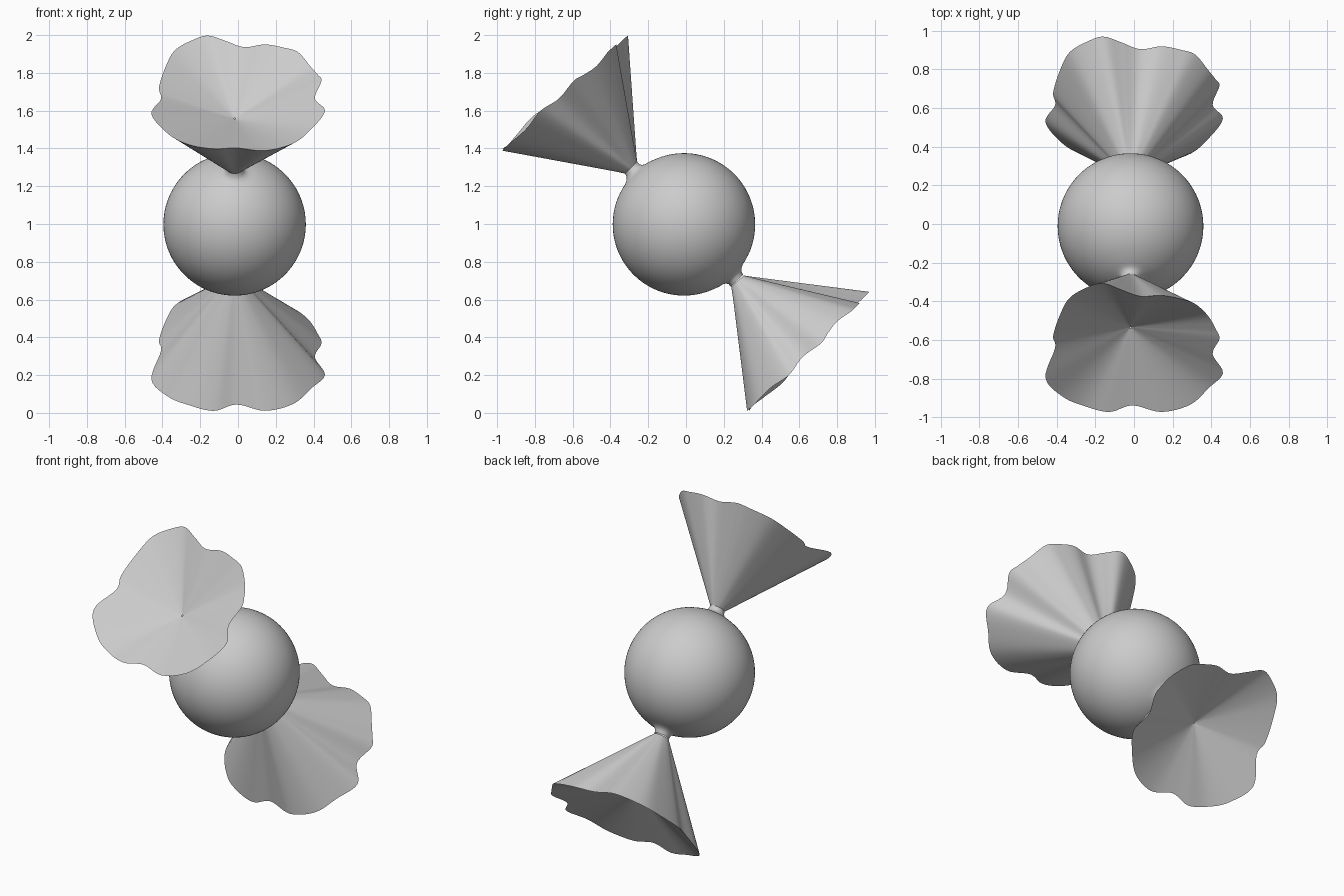
import bpy, bmesh, math
from mathutils import Vector

if "Cube" in bpy.data.objects:
    bpy.data.objects.remove(bpy.data.objects["Cube"])

CENTRE = Vector((-0.018, -0.011, 0.998))
RADIUS = 0.377
AXIS = Vector((0, -1, 1)).normalized()   # along the sweet, towards the upper end
UP = Vector((0, 1, 1)).normalized()      # across the sweet
SIDE = Vector((1, 0, 0))
TILT = 0.0575                            # the lower end leans slightly from a true mirror

# ruffled rim: sideways x, across, along the axis
RIM = [(.478, -.112, .962), (.425, .003, .939), (.46, .125, .95), (.44, .185, .935),
       (.40, .265, .92), (.335, .36, .93), (.26, .395, .928), (.16, .42, .927), (.05, .407, .92),
       (-.05, .455, .92), (-.14, .497, .916), (-.22, .468, .913), (-.315, .39, .915),
       (-.365, .265, .915), (-.40, .112, .915), (-.39, .024, .914), (-.44, -.143, .968),
       (-.35, -.287, .962), (-.24, -.36, .956), (-.11, -.397, .963), (.01, -.37, .942),
       (.16, -.404, .956), (.31, -.35, .956), (.405, -.236, .948)]


def place(s, v, a):
    return CENTRE + SIDE * s + UP * v + AXIS * a


def to_end(q, sign):
    """Put a wrapper point on the upper (1) or mirrored, tilted lower (-1) end."""
    if sign > 0:
        return place(*q)
    c, s = math.cos(TILT), math.sin(TILT)
    return place(q[0], q[1] * c - q[2] * s - .003, -(q[2] * c + q[1] * s + .003))


def smooth_loop(points, steps):
    """Closed Catmull-Rom curve through the points."""
    p = [Vector(q) for q in points]
    n, out = len(p), []
    for i in range(n):
        p0, p1, p2, p3 = (p[(i + k - 1) % n] for k in range(4))
        for j in range(steps):
            t = j / steps
            out.append(0.5 * (2 * p1 + (p2 - p0) * t + (2 * p0 - 5 * p1 + 4 * p2 - p3) * t ** 2
                              + (3 * p1 - p0 - 3 * p2 + p3) * t ** 3))
    return out


def skin(name, rings):
    """Bridge a list of closed rings into a smooth surface."""
    bm = bmesh.new()
    vr = [[bm.verts.new(co) for co in ring] for ring in rings]
    for r0, r1 in zip(vr, vr[1:]):
        n = len(r0)
        for j in range(n):
            k = (j + 1) % n
            bm.faces.new((r0[j], r0[k], r1[k], r1[j]))
    return finish(name, bm)


def finish(name, bm, face_dir=None):
    bmesh.ops.remove_doubles(bm, verts=bm.verts, dist=1e-5)
    bmesh.ops.recalc_face_normals(bm, faces=bm.faces)
    # open sheets: make them face the requested way
    bm.normal_update()
    for f in bm.faces:
        f.smooth = True
    me = bpy.data.meshes.new(name)
    bm.to_mesh(me)
    bm.free()
    ob = bpy.data.objects.new(name, me)
    bpy.context.collection.objects.link(ob)
    bpy.context.view_layer.objects.active = ob
    ob.select_set(True)
    bpy.ops.object.shade_smooth_by_angle(angle=math.radians(50))
    ob.select_set(False)
    return ob


rim = smooth_loop(RIM, 6)
angles = [math.atan2(p.y, p.x) for p in rim]
NECK_R, NECK_A, NECK_V = 0.045, 0.41, 0.015
DISH = Vector((0.0, 0.025, 0.765))       # deepest point of the folded-in end

# wrapped ball with a pinched neck at both ends
half = [(RADIUS * math.sin(t), RADIUS * math.cos(t))
        for t in (math.radians(90 - 3.5 * i) for i in range(21))]
half += [(.098, .365), (.075, .370), (.058, .379), (.048, .391), (NECK_R, NECK_A)]
profile = [(r, -a) for r, a in reversed(half[1:])] + half
rings = []
for r, a in profile:
    shift = (NECK_V if a > 0 else -.012) * max(0, (abs(a) - .35) / (NECK_A - .35))
    rings.append([place(r * math.cos(t), r * math.sin(t) + shift, a) for t in angles])
skin("wrapped_ball", rings)

# flared, pleated wrapper ends: outer cone up to the rim, then a shallow dish back in
for name, sign in (("wrapper_end_upper", 1), ("wrapper_end_lower", -1)):
    neck = [Vector((NECK_R * math.cos(t), NECK_R * math.sin(t) + NECK_V, NECK_A))
            for t in angles]
    rings = [[to_end(n.lerp(p, i / 12), sign) for n, p in zip(neck, rim)] for i in range(13)]
    rings += [[to_end(p.lerp(DISH, i / 10), sign) for p in rim] for i in (1, 2, 3, 4, 5, 6, 7, 8, 9, 9.9)]
    skin(name, rings)
